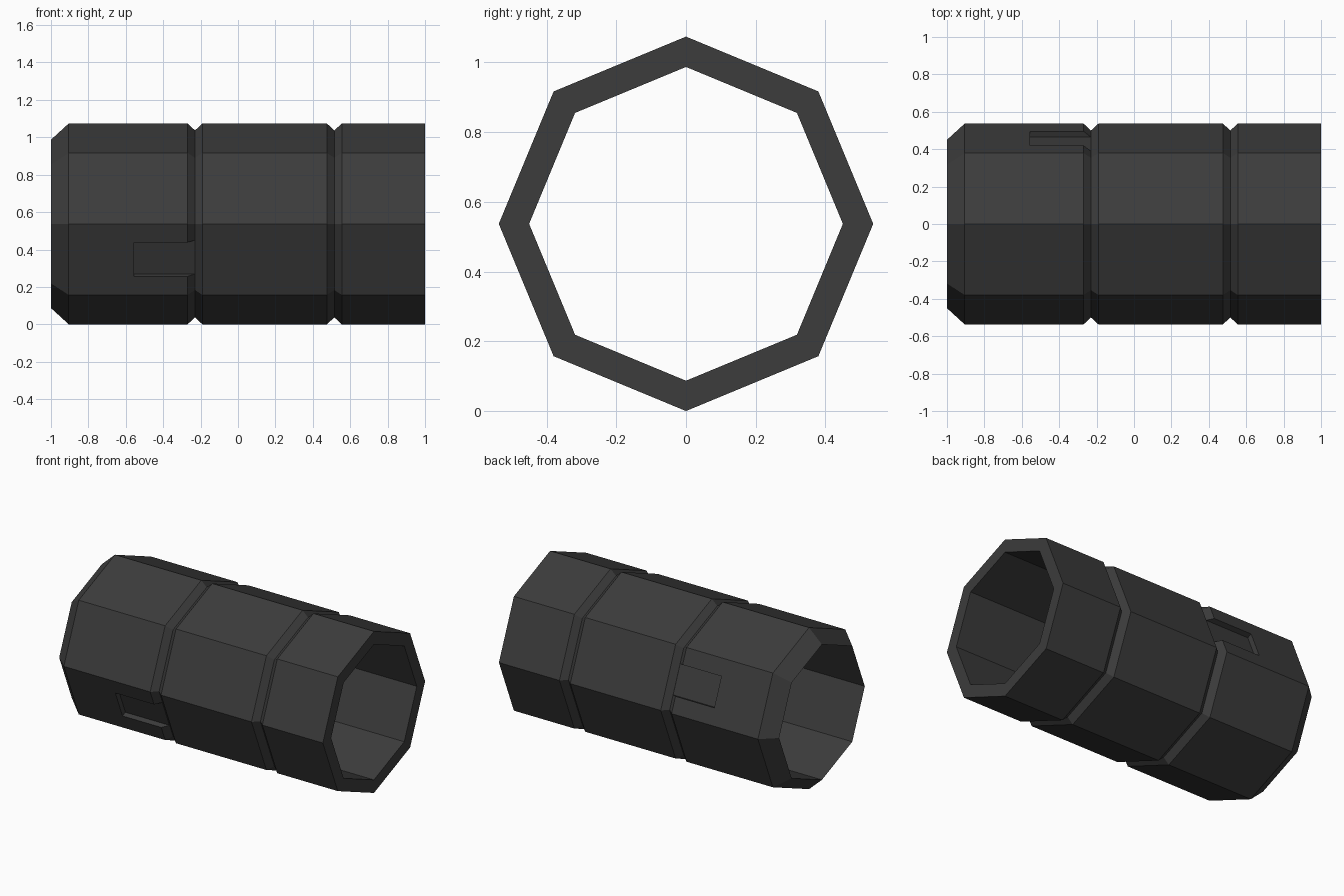
import bpy, bmesh, math
from mathutils import Matrix

if "Cube" in bpy.data.objects:
    bpy.data.objects.remove(bpy.data.objects["Cube"])

R, RI, RG = 0.537, 0.45, 0.50      # outer, bore and groove radius
ZC = R                             # axis height
SIDES = 8
APO = math.cos(math.pi / SIDES)    # apothem factor

mat = bpy.data.materials.new("dark_grey")
mat.diffuse_color = (0.045, 0.045, 0.045, 1)
mat.use_nodes = True
mat.node_tree.nodes["Principled BSDF"].inputs["Base Color"].default_value = mat.diffuse_color


def make_object(name, bm):
    bmesh.ops.recalc_face_normals(bm, faces=bm.faces)
    mesh = bpy.data.meshes.new(name)
    bm.to_mesh(mesh)
    bm.free()
    mesh.materials.append(mat)
    ob = bpy.data.objects.new(name, mesh)
    bpy.context.collection.objects.link(ob)
    return ob


def groove(x):
    return [(x - 0.04, R), (x, RG), (x + 0.04, R)]


# Octagonal sleeve: closed profile (x, radius) turned about the x axis
profile = [(-1, RI), (-0.905, R)] + groove(-0.23) + groove(0.515) + [(1, R), (1, RI)]
bm = bmesh.new()
rings = []
for i in range(SIDES):
    a = 2 * math.pi * i / SIDES
    rings.append([bm.verts.new((x, r * math.cos(a), ZC + r * math.sin(a))) for x, r in profile])
n = len(profile)
for i in range(SIDES):
    p, q = rings[i], rings[(i + 1) % SIDES]
    for j in range(n):
        k = (j + 1) % n
        bm.faces.new((p[j], p[k], q[k], q[j]))
sleeve = make_object("sleeve", bm)

# Two opposite slots running into the first groove, cut to the groove floor
x0, x1 = -0.555, -0.2295
floor, top = RG * APO + 0.0008, 0.6
bm = bmesh.new()
for ang in (math.pi / SIDES, math.pi / SIDES + math.pi):
    m = (Matrix.Translation((0, 0, ZC)) @ Matrix.Rotation(ang, 4, 'X')
         @ Matrix.Translation(((x0 + x1) / 2, (floor + top) / 2, 0))
         @ Matrix.Diagonal((x1 - x0, top - floor, 0.196, 1)))
    bmesh.ops.create_cube(bm, size=1, matrix=m)
cutter = make_object("slot_cutter", bm)
cutter.hide_render = True
cutter.hide_viewport = False
cutter.display_type = 'WIRE'

mod = sleeve.modifiers.new("slots", 'BOOLEAN')
mod.operation = 'DIFFERENCE'
mod.solver = 'EXACT'
mod.object = cutter

# Apply the cut and remove the helper
bpy.context.view_layer.objects.active = sleeve
sleeve.select_set(True)
bpy.ops.object.modifier_apply(modifier=mod.name)
bpy.data.objects.remove(cutter, do_unlink=True)
